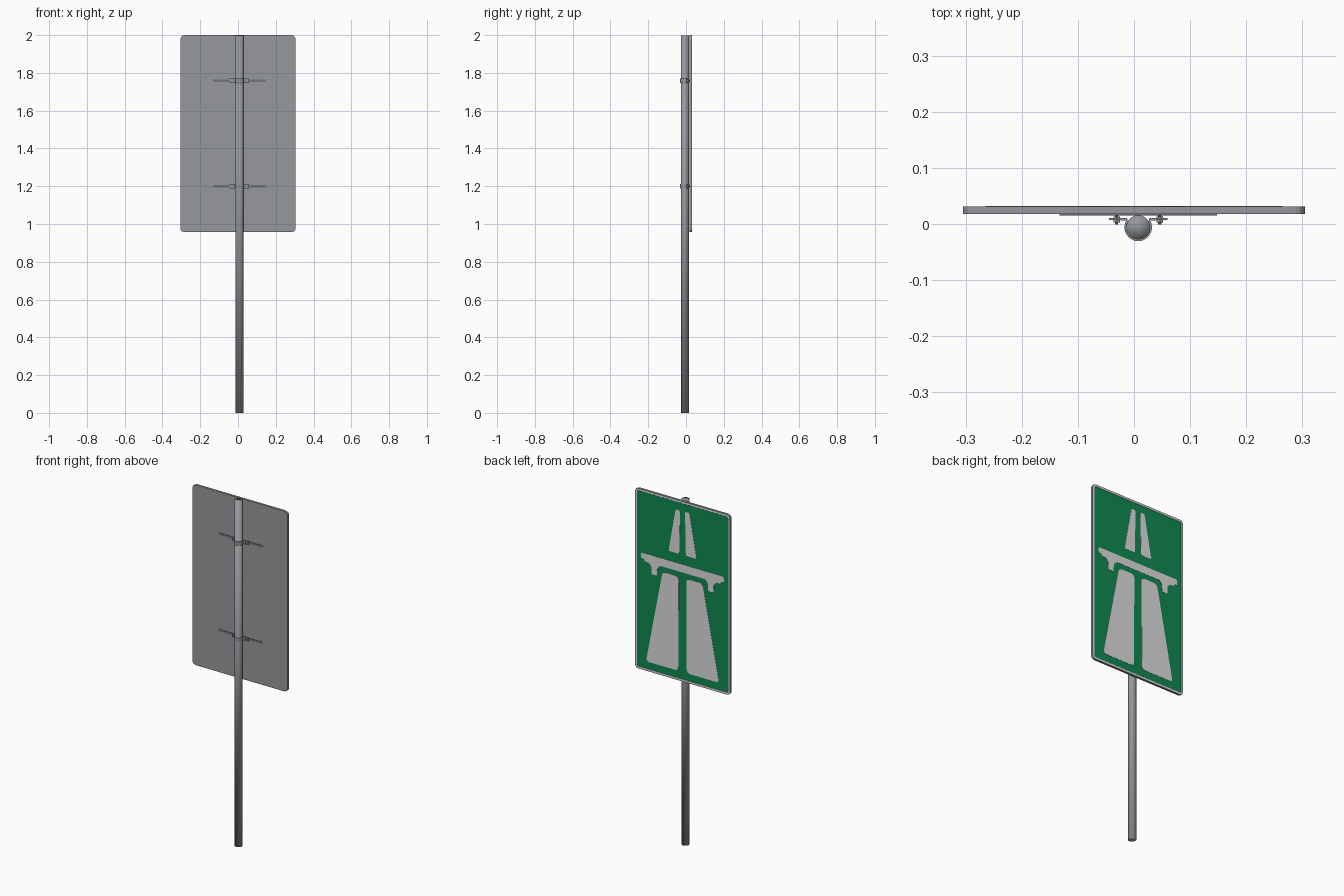
import bpy, bmesh, math
from mathutils import Vector, Matrix

if "Cube" in bpy.data.objects:
    bpy.data.objects.remove(bpy.data.objects["Cube"])


def material(name, rgb):
    m = bpy.data.materials.new(name)
    m.diffuse_color = (*rgb, 1)
    m.use_nodes = True
    m.node_tree.nodes["Principled BSDF"].inputs["Base Color"].default_value = m.diffuse_color
    return m


STEEL = material("grey steel", (0.30, 0.31, 0.33))
BACK = material("panel grey", (0.31, 0.315, 0.335))
GREEN = material("sign green", (0.005, 0.25, 0.085))
WHITE = material("sign white", (0.72, 0.72, 0.72))
DARK = material("dark steel", (0.17, 0.175, 0.19))

POLE_X, POLE_Y, POLE_R = 0.0075, -0.006, 0.0215


def finish(bm, name, *mats):
    bmesh.ops.recalc_face_normals(bm, faces=bm.faces)
    me = bpy.data.meshes.new(name)
    bm.to_mesh(me)
    bm.free()
    ob = bpy.data.objects.new(name, me)
    bpy.context.collection.objects.link(ob)
    for m in mats:
        me.materials.append(m)
    return ob


def rounded(points, radius, steps=4):
    """Round every corner of a 2D outline."""
    out = []
    for i, p in enumerate(points):
        p = Vector(p)
        a, b = Vector(points[i - 1]) - p, Vector(points[(i + 1) % len(points)]) - p
        r = min(radius, a.length * 0.45, b.length * 0.45)
        s, e = p + a.normalized() * r, p + b.normalized() * r
        for k in range(steps + 1):
            t = k / steps
            out.append(s * (1 - t) ** 2 + p * 2 * t * (1 - t) + e * t * t)
    return out


def extrude_into(bm, outline, axis, start, end):
    """Prism from a 2D outline: (x, z) along y, or (x, y) along z."""
    place = (lambda p: (p[0], start, p[1])) if axis == "y" else (lambda p: (p[0], p[1], start))
    face = bm.faces.new([bm.verts.new(place(p)) for p in outline])
    ext = bmesh.ops.extrude_face_region(bm, geom=[face])
    shift = Vector((0, end - start, 0)) if axis == "y" else Vector((0, 0, end - start))
    bmesh.ops.translate(bm, vec=shift, verts=[v for v in ext["geom"] if isinstance(v, bmesh.types.BMVert)])


def box(x0, x1, z0, z1):
    return [(x0, z0), (x1, z0), (x1, z1), (x0, z1)]


# Panel: grey body, white border line and green field inset on the +y side
bm = bmesh.new()
extrude_into(bm, rounded(box(-0.305, 0.305, 0.957, 2.0), 0.026, 5), "y", 0.018, 0.0315)
bmesh.ops.recalc_face_normals(bm, faces=bm.faces)
front = max(bm.faces, key=lambda f: f.calc_center_median().y)
for width, depth in ((0.003, 0), (0.009, 0), (0.001, -0.001)):
    ring = bmesh.ops.inset_region(bm, faces=[front], thickness=width, depth=depth, use_even_offset=True)["faces"]
    for f in ring:
        f.material_index = 0 if width == 0.003 else 1
front.material_index = 2
finish(bm, "sign_panel", BACK, WHITE, GREEN)

# Road lanes, mirrored left and right
near_lane = [(0.024, 1.558), (0.128, 1.558), (0.234, 1.012), (0.027, 1.012)]
far_lane = [(0.016, 1.945), (0.044, 1.945), (0.09, 1.69), (0.021, 1.69)]
for name, lane, r in (("near_lanes", near_lane, 0.024), ("far_lanes", far_lane, 0.012)):
    bm = bmesh.new()
    for s in (1, -1):
        extrude_into(bm, rounded([(s * x, z) for x, z in lane], r), "y", 0.030, 0.0318)
    finish(bm, name, WHITE)

# Bridge over the road: half outline, mirrored
half = [(0.265, 1.634), (0.265, 1.602), (0.245, 1.600), (0.243, 1.588), (0.215, 1.586),
        (0.200, 1.570), (0.198, 1.525), (0.165, 1.525), (0.162, 1.570), (0.145, 1.588)]
bm = bmesh.new()
extrude_into(bm, rounded(half + [(-x, z) for x, z in reversed(half)], 0.006, 2), "y", 0.030, 0.0318)
finish(bm, "bridge_symbol", WHITE)

# Pole: smooth across the caps as well
bm = bmesh.new()
bmesh.ops.create_cone(bm, cap_ends=True, segments=24, radius1=POLE_R, radius2=POLE_R, depth=1.998,
                      matrix=Matrix.Translation((POLE_X, POLE_Y, 0.999)))
for f in bm.faces:
    f.smooth = True
finish(bm, "pole", STEEL)

for label, z in (("upper", 1.758), ("lower", 1.200)):
    # Rail fixed to the back of the panel
    bm = bmesh.new()
    extrude_into(bm, box(-0.133, 0.148, z - 0.006, z + 0.006), "y", 0.0155, 0.0185)
    finish(bm, label + "_rail", DARK)

    # Clamp: strap around the pole with a flat wing on each side
    bm = bmesh.new()
    inner, outer = [], []
    for k in range(21):
        a = math.radians(150 + 240 * k / 20)
        for ring, r in ((inner, POLE_R), (outer, POLE_R + 0.003)):
            ring.append((POLE_X + r * math.cos(a), POLE_Y + r * math.sin(a)))
    left = [(POLE_X - 0.020, 0.0105), (POLE_X - 0.052, 0.0105), (POLE_X - 0.052, 0.0075)]
    right = [(2 * POLE_X - x, y) for x, y in reversed(left)]
    extrude_into(bm, left + outer + right + inner[::-1], "z", z - 0.011, z + 0.011)
    finish(bm, label + "_clamp", STEEL)

    # Bolts: shank, head and nut through each wing
    bm = bmesh.new()
    for s in (1, -1):
        for r, y0, y1 in ((0.003, -0.001, 0.017), (0.0065, 0.003, 0.0075), (0.0065, 0.0105, 0.0135)):
            m = Matrix.Translation((POLE_X + s * 0.0385, (y0 + y1) / 2, z)) @ Matrix.Rotation(math.pi / 2, 4, "X")
            bmesh.ops.create_cone(bm, cap_ends=True, segments=6 if r > 0.004 else 10,
                                  radius1=r, radius2=r, depth=y1 - y0, matrix=m)
    finish(bm, label + "_bolts", STEEL)
